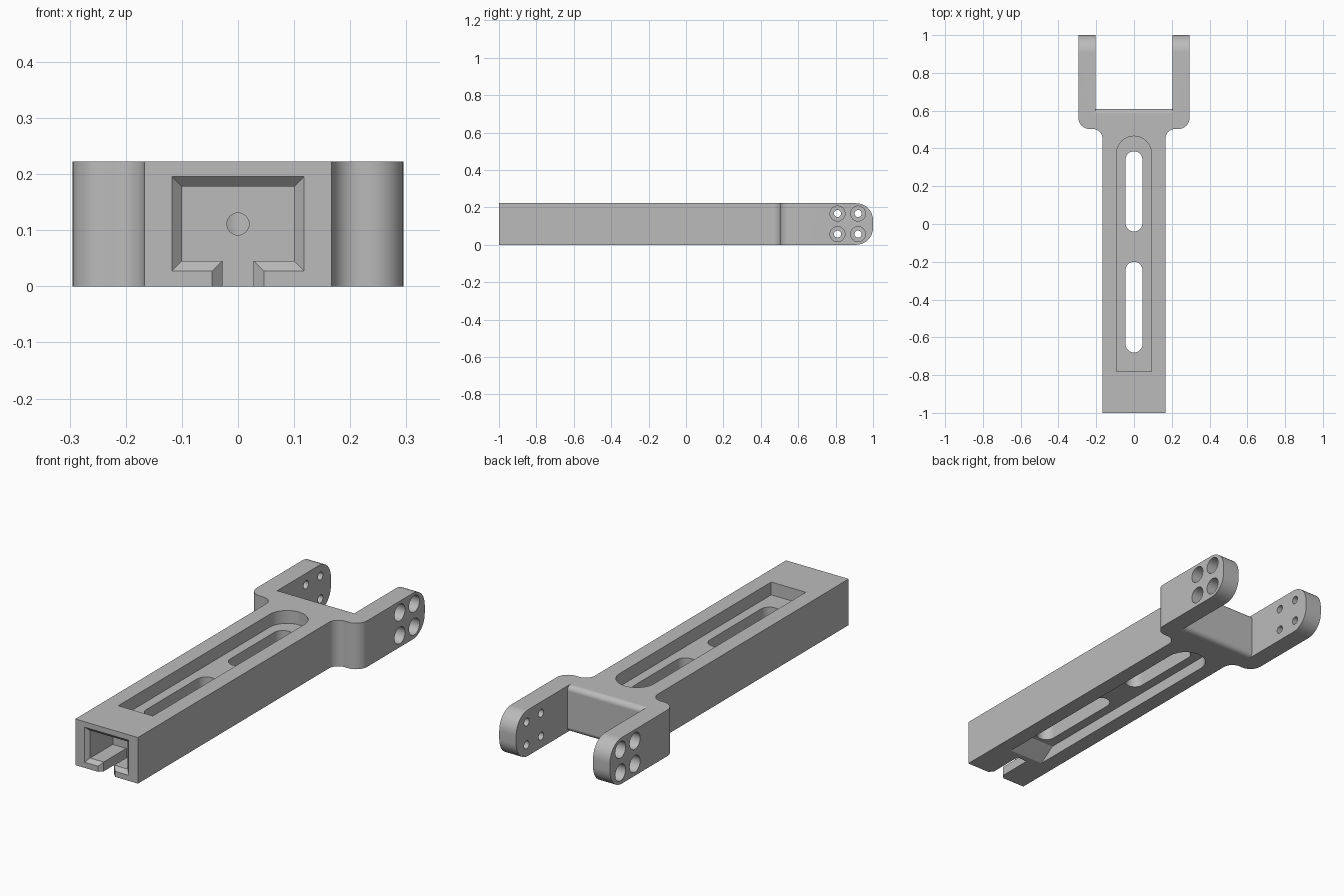
import bpy, bmesh
from math import sin, cos, pi, radians

cube = bpy.data.objects.get("Cube")
if cube:
    bpy.data.objects.remove(cube, do_unlink=True)

HEIGHT = 0.222
BAR = 0.167      # half width of the bar
FORK = 0.295     # half width over the prongs
GAP = 0.205      # half width between the prongs

grey = bpy.data.materials.new("plain grey")
grey.use_nodes = True
grey.diffuse_color = (0.5, 0.5, 0.5, 1)
grey.node_tree.nodes["Principled BSDF"].inputs["Base Color"].default_value = (0.5, 0.5, 0.5, 1)


def arc(cx, cy, r, start, end, steps=8):
    """Points on an arc, angles in degrees."""
    angles = [radians(start + (end - start) * i / steps) for i in range(steps + 1)]
    return [(cx + r * cos(a), cy + r * sin(a)) for a in angles]


def loft(name, rings):
    """Closed solid through rings with equal point counts."""
    bm = bmesh.new()
    loops = [[bm.verts.new(p) for p in ring] for ring in rings]
    for a, b in zip(loops, loops[1:]):
        for i in range(len(a)):
            j = (i + 1) % len(a)
            bm.faces.new((a[i], a[j], b[j], b[i]))
    bm.faces.new(loops[0])
    bm.faces.new(loops[-1])
    bmesh.ops.recalc_face_normals(bm, faces=bm.faces)
    mesh = bpy.data.meshes.new(name)
    bm.to_mesh(mesh)
    bm.free()
    mesh.materials.append(grey)
    obj = bpy.data.objects.new(name, mesh)
    bpy.context.collection.objects.link(obj)
    return obj


def ring(axis, at, pts):
    """Place a 2D profile at a position along an axis."""
    place = {"x": lambda p: (at, p[0], p[1]),
             "y": lambda p: (p[0], at, p[1]),
             "z": lambda p: (p[0], p[1], at)}[axis]
    return [place(p) for p in pts]


def prism(name, axis, lo, hi, pts):
    return loft(name, [ring(axis, lo, pts), ring(axis, hi, pts)])


def combine(target, cutter, operation="DIFFERENCE"):
    cutter.hide_render = True
    mod = target.modifiers.new("cut", "BOOLEAN")
    mod.operation = operation
    mod.solver = "EXACT"
    mod.object = cutter
    bpy.context.view_layer.objects.active = target
    bpy.ops.object.modifier_apply(modifier=mod.name)
    bpy.data.objects.remove(cutter, do_unlink=True)


def pocket(half, back, front):
    """Plan outline with a square front end and a round back end."""
    return [(-half, front), (half, front)] + arc(0, back - half, half, 0, 180, 20)


def slot(half, front, back):
    return arc(0, back - half, half, 0, 180, 16) + arc(0, front + half, half, 180, 360, 16)


# Plan outline of the bar and the fork
right = [(BAR, -1)]
right += arc(BAR + 0.05, 0.453, 0.05, 180, 90)
right += arc(FORK - 0.06, 0.563, 0.06, -90, 0)
right += [(FORK, 1)]
outline = right + [(-x, y) for x, y in reversed(right)]
body = prism("forked_arm", "z", 0, HEIGHT, outline)

# Rounded prong tips
R = 0.09
tips = [(-1.1, -0.0)] + arc(1 - R, R, R, -90, 0) + arc(1 - R, HEIGHT - R, R, 0, 90) + [(-1.1, HEIGHT)]
combine(body, prism("tip_profile", "x", -0.4, 0.4, tips), "INTERSECT")

# Gap between the prongs, with rounded edges on the cross piece
r = 0.025
gap = [(1.1, -0.02), (0.61 - r, -0.02)]
gap += arc(0.61 - r, r, r, -90, 0)
gap += arc(0.61 - r, HEIGHT - r, r, 0, 90)
gap += [(0.61 - r, HEIGHT + 0.02), (1.1, HEIGHT + 0.02)]
combine(body, prism("fork_gap", "x", -GAP, GAP, gap))

# Upper pocket, and lower pocket with a sloping front end
combine(body, prism("upper_pocket", "z", 0.16, 0.3, pocket(0.092, 0.465, -0.78)))
combine(body, loft("lower_pocket", [ring("z", -0.011, pocket(0.092, 0.465, -0.796)),
                                    ring("z", 0.055, pocket(0.092, 0.465, -0.70))]))

# Through slots in the web
for front, back in ((-0.68, -0.20), (-0.04, 0.385)):
    combine(body, prism("web_slot", "z", -0.1, 0.3, slot(0.045, front, back)))


# Front socket with chamfered mouth and open channel below
def keyhole(grow):
    w, s, low, top = 0.1 + grow, 0.028 + grow, 0.045 - grow, 0.178 + grow
    half = [(s, -0.05), (s, low), (w, low), (w, top)]
    return half + [(-x, z) for x, z in reversed(half)]


combine(body, loft("front_socket", [ring("y", -1.002, keyhole(0.020)),
                                    ring("y", -0.982, keyhole(0)),
                                    ring("y", -0.81, keyhole(0))]))
combine(body, prism("cable_hole", "y", -0.85, -0.63, arc(0, 0.111, 0.02, 0, 337.5, 15)))

# Counterbored bolt holes in both prongs
for side in (-1, 1):
    for y in (0.81, 0.92):
        for z in (0.057, 0.167):
            for radius, inner in ((0.019, 0.15), (0.04, 0.235)):
                circle = arc(y, z, radius, 0, 345, 23)
                combine(body, prism("bolt_hole", "x", side * inner, side * 0.35, circle))

# Smooth curves, crisp edges
bpy.ops.object.select_all(action="DESELECT")
body.select_set(True)
bpy.context.view_layer.objects.active = body
bpy.ops.object.shade_smooth_by_angle(angle=radians(25))
weighted = body.modifiers.new("even_shading", "WEIGHTED_NORMAL")
weighted.keep_sharp = True
